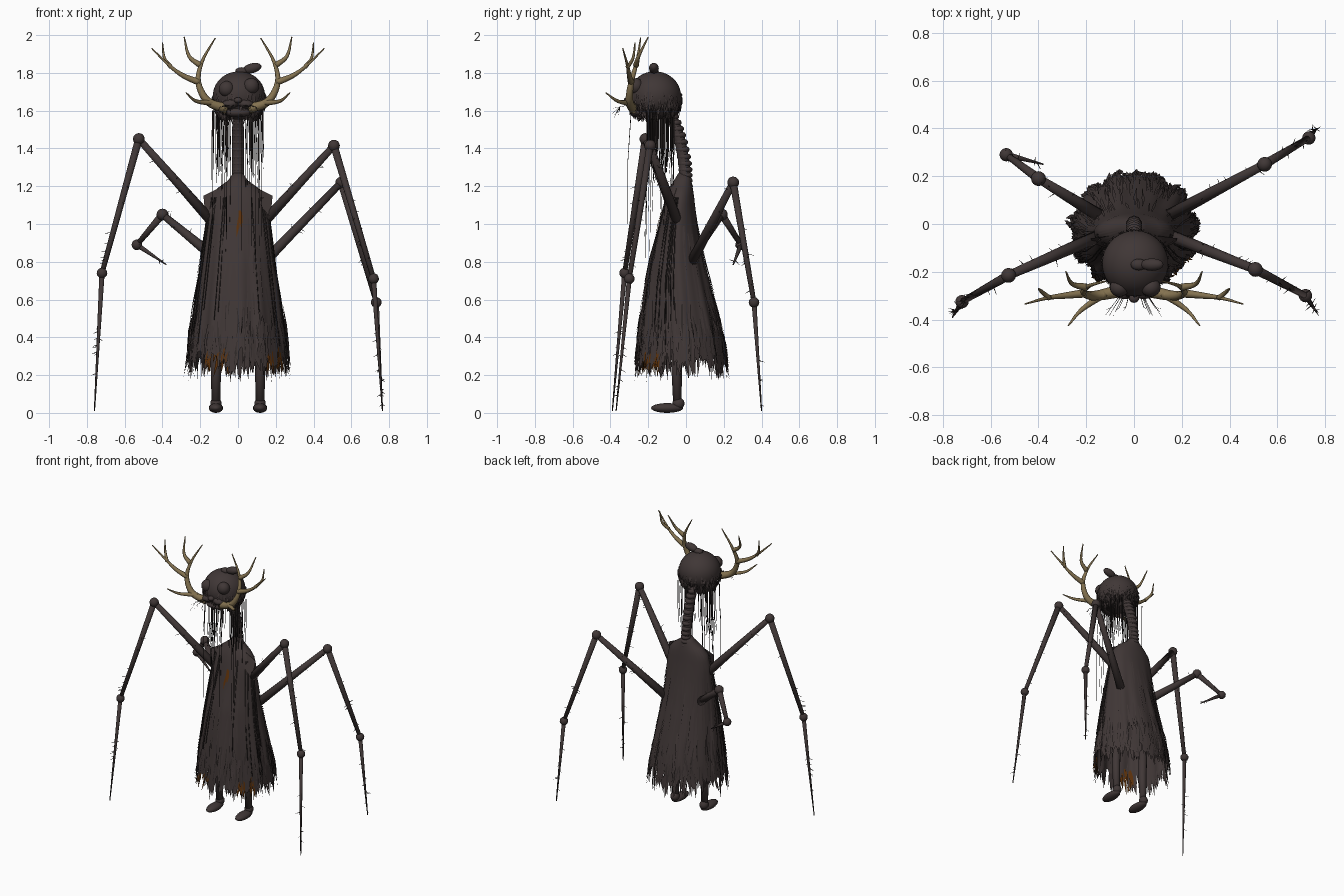
import bpy
import bmesh
import math
import random
from mathutils import Vector, Matrix

random.seed(7)
rand = random.uniform

default_cube = bpy.data.objects.get("Cube")
if default_cube:
    bpy.data.objects.remove(default_cube, do_unlink=True)


def make_material(name, red, green, blue):
    material = bpy.data.materials.new(name)
    material.use_nodes = True
    colour = (red, green, blue, 1)
    material.diffuse_color = colour
    shader = material.node_tree.nodes["Principled BSDF"]
    shader.inputs["Base Color"].default_value = colour
    shader.inputs["Roughness"].default_value = 0.9
    return material


HIDE = make_material("dark brown hide", 0.051, 0.038, 0.037)
HAIR = make_material("blackish hair", 0.028, 0.022, 0.021)
BONE = make_material("antler bone", 0.23, 0.168, 0.08)
RUST = make_material("rust cloth", 0.105, 0.03, 0.003)


def finish(bm, name, material, smooth=True):
    """Turn a bmesh into a named, coloured object."""
    mesh = bpy.data.meshes.new(name)
    bm.to_mesh(mesh)
    bm.free()
    mesh.materials.append(material)
    for polygon in mesh.polygons:
        polygon.use_smooth = smooth
    obj = bpy.data.objects.new(name, mesh)
    bpy.context.collection.objects.link(obj)
    return obj


def tube(bm, points, start, end, sides=8):
    """Tapered tube through points."""
    points = [Vector(p) for p in points]
    last = len(points) - 1
    rings = []
    for i, p in enumerate(points):
        along = (points[min(i + 1, last)] - points[max(i - 1, 0)]).normalized()
        helper = Vector((0, 1, 0)) if abs(along.y) < 0.8 else Vector((1, 0, 0))
        u = along.cross(helper).normalized()
        v = along.cross(u)
        radius = start + (end - start) * i / last
        ring = []
        for k in range(sides):
            a = math.tau * k / sides
            ring.append(bm.verts.new(p + (u * math.cos(a) + v * math.sin(a)) * radius))
        rings.append(ring)
    for low, high in zip(rings, rings[1:]):
        for k in range(sides):
            j = (k + 1) % sides
            bm.faces.new((low[k], low[j], high[j], high[k]))
    bm.faces.new(rings[0][::-1])
    bm.faces.new(rings[-1])


def ball(bm, centre, size, turn=0.0, detail=16):
    """Ellipsoid, turned about y."""
    matrix = (Matrix.Translation(centre) @ Matrix.Rotation(turn, 4, "Y")
              @ Matrix.Diagonal((*size, 1)))
    bmesh.ops.create_uvsphere(bm, u_segments=detail, v_segments=detail // 2 + 2,
                              radius=1, matrix=matrix)


def curve_points(points, steps=5):
    """Smooth path through control points."""
    p = [Vector(q) for q in points]
    p = [2 * p[0] - p[1]] + p + [2 * p[-1] - p[-2]]
    path = []
    for a, b, c, d in zip(p, p[1:], p[2:], p[3:]):
        for s in range(steps):
            t = s / steps
            path.append(b + (c - a) * t / 2 + (2 * a - 5 * b + 4 * c - d) * t * t / 2
                        + (3 * b - a - 3 * c + d) * t ** 3 / 2)
    return path + [p[-2]]


def blade(bm, top, middle, tip, side):
    """Flat tapered shred of cloth or fur, facing outward."""
    outline = (top + side * 0.6, top - side * 0.6, middle - side, tip, middle + side)
    bm.faces.new([bm.verts.new(q) for q in outline])


# Gown: stacked rings of height, half width, front and back
PROFILE = [(1.27, 0.025, -0.04, 0.02), (1.22, 0.06, -0.07, 0.03),
           (1.17, 0.14, -0.10, 0.04), (1.08, 0.165, -0.125, 0.05),
           (0.95, 0.175, -0.155, 0.07), (0.8, 0.193, -0.195, 0.10),
           (0.6, 0.225, -0.225, 0.15), (0.4, 0.25, -0.25, 0.2),
           (0.15, 0.265, -0.265, 0.22)]


def gown_point(angle, z, out=0.0):
    for high, low in zip(PROFILE, PROFILE[1:]):
        if z >= low[0]:
            break
    t = (high[0] - z) / (high[0] - low[0])
    width, front, back = [a + (b - a) * t for a, b in zip(high[1:], low[1:])]
    drop = max(0, 1.15 - z)
    fold = 1 + drop * (0.04 * math.sin(angle * 11) + 0.025 * math.sin(angle * 17 + 1)) + out
    return Vector((math.cos(angle) * width * fold,
                   (front + back) / 2 + math.sin(angle) * (back - front) / 2 * fold, z))


bm = bmesh.new()
SEGMENTS, ROWS = 96, 24
hem = [0.26 + rand(0, 0.09) for _ in range(SEGMENTS)]
grid = [[bm.verts.new(gown_point(math.tau * k / SEGMENTS,
                                 1.27 + (hem[k] - 1.27) * (r / ROWS)))
         for k in range(SEGMENTS)] for r in range(ROWS + 1)]
bm.faces.new(grid[0])
for upper, lower in zip(grid, grid[1:]):
    for k in range(SEGMENTS):
        j = (k + 1) % SEGMENTS
        bm.faces.new((upper[k], lower[k], lower[j], upper[j]))
finish(bm, "gown", HIDE)


def shreds(name, material, count, top_range, length, out, width, angles=(0, math.tau)):
    bm = bmesh.new()
    for _ in range(count):
        a, z = rand(*angles), rand(*top_range)
        tip_z = max(rand(0.16, 0.27), z - rand(*length))
        drift = rand(-0.04, 0.04)
        top = gown_point(a, z, out / 3)
        middle = gown_point(a + drift, (z + tip_z) / 2, out)
        tip = gown_point(a + 2 * drift, tip_z, out * rand(0, 2))
        side = Vector((-math.sin(a), math.cos(a), 0)) * rand(0.5, 1) * width
        blade(bm, top, middle, tip, side)
    finish(bm, name, material, False)


shreds("hem_shreds", HIDE, 300, (0.3, 0.48), (0.1, 0.24), 0.03, 0.013)
shreds("dark_shreds", HAIR, 130, (0.3, 0.6), (0.08, 0.22), 0.04, 0.004)
shreds("gown_tatters", HIDE, 130, (0.5, 1.05), (0.1, 0.4), 0.03, 0.008)
# Rust lining shows outside and inside the front hem
for degrees, label in ((245, "front_right"), (318, "front_left")):
    a = math.radians(degrees)
    span = (a - 0.22, a + 0.22)
    shreds("rust_shreds_" + label, RUST, 9, (0.3, 0.35), (0.06, 0.14), 0.05, 0.008, span)
    shreds("rust_lining_" + label, RUST, 12, (0.3, 0.38), (0.08, 0.18), -0.04, 0.012, span)
shreds("rust_chest_patch", RUST, 3, (1.04, 1.08), (0.08, 0.12), 0.05, 0.012,
       (math.radians(272), math.radians(276)))

# Shoulder flaps beside the upper limbs
bm = bmesh.new()
for s in (-1, 1):
    corners = [(0.1, -0.05, 1.19), (0.183, -0.06, 1.15), (0.172, -0.08, 1.03), (0.12, -0.1, 1.1)]
    bm.faces.new([bm.verts.new((s * x, y, z)) for x, y, z in corners[::-s]])
finish(bm, "shoulder_flaps", HIDE, False)

# Neck with knobbly vertebrae
bm = bmesh.new()
neck_path = curve_points([(0, -0.005, 1.2), (0, -0.01, 1.32), (0, -0.04, 1.47), (0, -0.09, 1.6)], 4)
tube(bm, neck_path, 0.032, 0.03, 10)
for p in neck_path[:-1]:
    ball(bm, p + Vector((0, 0.004, 0)), (0.035, 0.038, 0.021), 0, 10)
finish(bm, "neck", HIDE)

# Head, eyes, muzzle and crown lump
HEAD = Vector((0.005, -0.165, 1.68))
bm = bmesh.new()
bmesh.ops.create_icosphere(bm, subdivisions=4, radius=1,
                           matrix=Matrix.Translation(HEAD) @ Matrix.Diagonal((0.138, 0.138, 0.128, 1)))
finish(bm, "head", HIDE)
bm = bmesh.new()
for x, z in ((-0.06, 1.715), (0.07, 1.73)):
    ball(bm, (x, -0.265, z), (0.042, 0.04, 0.042))
finish(bm, "eyes", HIDE)
bm = bmesh.new()
ball(bm, (0.075, -0.17, 1.825), (0.05, 0.026, 0.026), -0.25)
ball(bm, (0.02, -0.17, 1.81), (0.034, 0.024, 0.02))
finish(bm, "crown_lump", HIDE)
bm = bmesh.new()
for s in (-1, 1):
    ball(bm, (s * 0.04, -0.275, 1.635), (0.05, 0.04, 0.026), s * 0.2)
ball(bm, (0, -0.31, 1.655), (0.022, 0.02, 0.016))
ball(bm, (0, -0.26, 1.59), (0.07, 0.04, 0.025))
finish(bm, "muzzle", HIDE)

# Shaggy fur round the lower head
for material, name, count, top in ((HIDE, "brown_fur", 260, 0.15), (HAIR, "dark_fur", 110, -0.1)):
    bm = bmesh.new()
    for _ in range(count):
        a, tilt = rand(0, math.tau), rand(-0.95, top)
        flat = Vector((math.cos(a), math.sin(a), 0))
        root = HEAD + flat * (0.138 * math.cos(tilt)) + Vector((0, 0, 0.128 * math.sin(tilt)))
        drop = Vector((0, 0, -rand(0.025, 0.055)))
        side = Vector((-flat.y, flat.x, 0)) * rand(0.003, 0.006)
        blade(bm, root, root + flat * 0.01 + drop * 0.4, root + flat * rand(-0.01, 0.01) + drop, side)
    finish(bm, name, material, False)

# Long hanging hair and whiskers
bm = bmesh.new()
for i in range(64):
    s = 1 if i % 2 else -1
    x, y = s * rand(0.04, 0.137), rand(-0.21, -0.06)
    end = rand(1.2, 1.36) if i % 5 else rand(0.8, 1.1)
    tube(bm, [(x, y, 1.6), (x + rand(-0.006, 0.006), y, 1.4), (x * 1.03, y - 0.01, end)],
         0.003, 0.001, 3)
for i in range(16):
    s = 1 if i % 2 else -1
    a = math.radians(270 + s * rand(25, 85))
    tube(bm, [gown_point(a, z, 0.04) for z in (1.14, 0.95, 0.7, rand(0.35, 0.55))], 0.004, 0.002, 3)
for x in (-0.06, 0.02, 0.07):
    tube(bm, [(x, -0.29, 1.6), (x, -0.31, 1.3), (x, -0.31, rand(0.85, 1.1))], 0.0022, 0.001, 3)
for i in range(14):
    s = 1 if i % 2 else -1
    x = s * rand(0.02, 0.06)
    tube(bm, [(x, -0.3, 1.63), (x * 1.6, -0.35, 1.62), (x * 2, rand(-0.39, -0.35), rand(1.56, 1.62))],
         0.0018, 0.0006, 3)
finish(bm, "hair_strands", HAIR)

# Antlers: one side's branches, mirrored
BRANCHES = [
    ([(0.06, -0.28, 1.61), (0.16, -0.30, 1.65), (0.21, -0.29, 1.75),
      (0.19, -0.26, 1.86), (0.12, -0.24, 1.985)], 0.027),
    ([(0.2, -0.265, 1.84), (0.26, -0.25, 1.89), (0.285, -0.2, 1.99)], 0.016),
    ([(0.205, -0.29, 1.75), (0.29, -0.3, 1.785), (0.365, -0.31, 1.84), (0.457, -0.335, 1.93)], 0.018),
    ([(0.355, -0.31, 1.83), (0.39, -0.28, 1.88), (0.4, -0.27, 1.96)], 0.012),
    ([(0.12, -0.29, 1.64), (0.22, -0.36, 1.65), (0.275, -0.425, 1.695)], 0.016)]
for s, label in ((-1, "right"), (1, "left")):
    bm = bmesh.new()
    for points, radius in BRANCHES:
        path = curve_points([(s * x, y, z) for x, y, z in points])
        tube(bm, path, radius, 0.003)
    finish(bm, label + "_antler", BONE)

# Jointed limbs: root, knee, ankle, tip
LIMBS = {
    "front_right_limb": [(-0.1, -0.03, 0.97), (-0.525, -0.215, 1.45), (-0.72, -0.325, 0.74), (-0.76, -0.39, 0.01)],
    "front_left_limb": [(0.1, -0.03, 0.97), (0.508, -0.19, 1.415), (0.718, -0.3, 0.71), (0.765, -0.37, 0.01)],
    "rear_left_limb": [(0.12, 0.02, 0.78), (0.547, 0.25, 1.22), (0.732, 0.36, 0.585), (0.765, 0.4, 0.01)],
    "rear_right_limb": [(-0.12, 0.02, 0.82), (-0.4, 0.19, 1.05), (-0.535, 0.29, 0.89), (-0.38, 0.25, 0.785)]}
thorns = bmesh.new()
for name, points in LIMBS.items():
    bm = bmesh.new()
    points = [Vector(p) for p in points]
    widths = [(0.029, 0.018), (0.02, 0.013), (0.014, 0.003)]
    for i, (start, end) in enumerate(widths):
        a, b = points[i], points[i + 1]
        tube(bm, [a, a.lerp(b, 0.5), b], start, end, 10)
        along = (b - a).normalized()
        for _ in range(round((b - a).length * 14)):
            t = rand(0.3, 0.97)
            root = a.lerp(b, t)
            out = along.cross(Vector((rand(-1, 1), rand(-1, 1), rand(-1, 1)))).normalized()
            reach = start + (end - start) * t + rand(0.012, 0.028)
            tube(thorns, [root, root + (out + along * 0.4) * reach], 0.003, 0.0006, 4)
    ball(bm, points[1], (0.031,) * 3)
    ball(bm, points[2], (0.028,) * 3)
    finish(bm, name, HIDE)
finish(thorns, "limb_thorns", HAIR)

# Legs and feet under the hem
for s, label in ((-1, "right"), (1, "left")):
    bm = bmesh.new()
    x = s * 0.117
    tube(bm, [(x, -0.045, 0.6), (x, -0.05, 0.25), (x, -0.045, 0.03)], 0.034, 0.022, 12)
    ball(bm, (x, -0.04, 0.05), (0.03, 0.032, 0.032))
    ball(bm, (x, -0.1, 0.026), (0.038, 0.085, 0.026))
    finish(bm, label + "_leg", HIDE)
